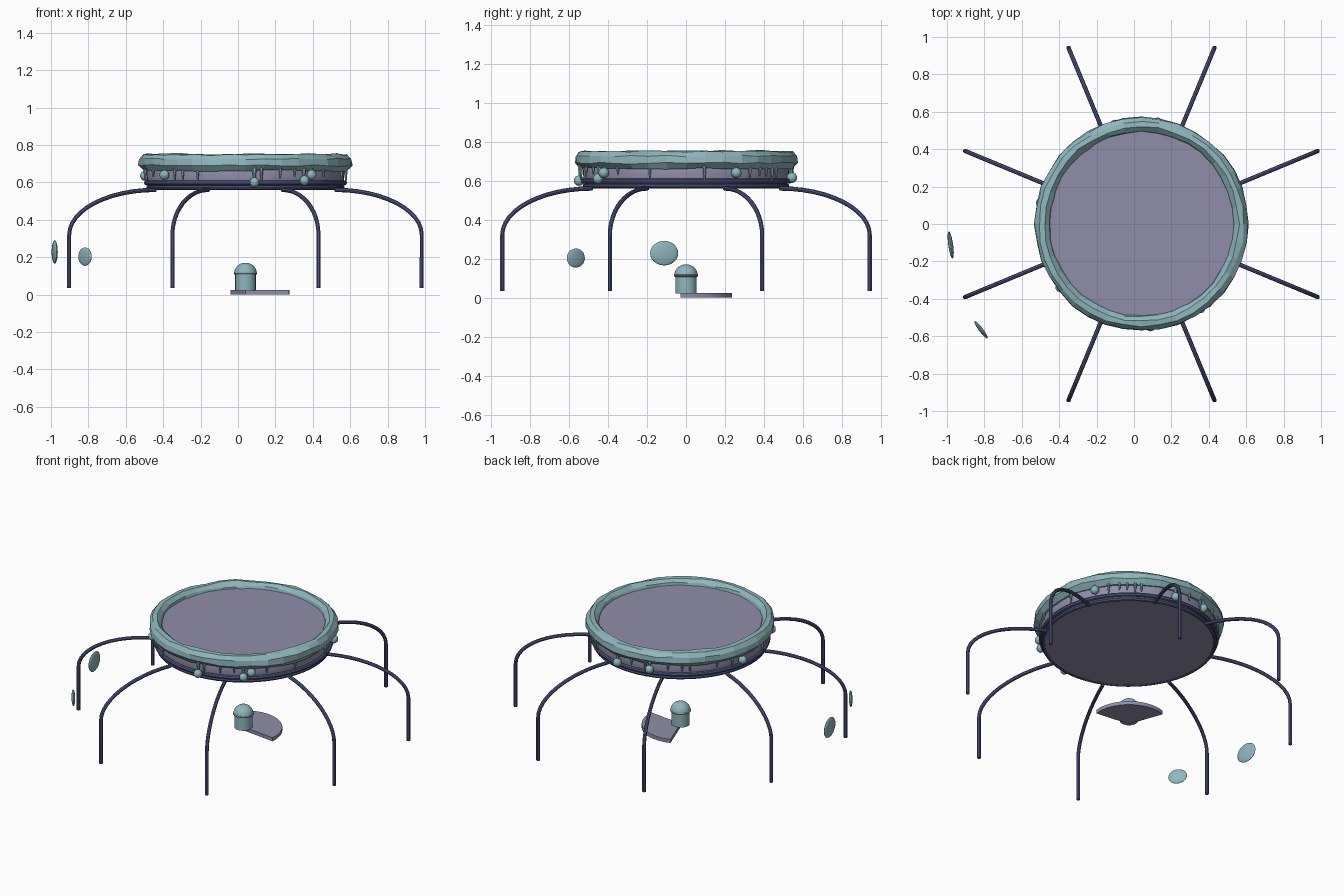
import bpy, bmesh, math, random
from math import sin, cos, pi, radians
from mathutils import Matrix, Vector

random.seed(4)
if "Cube" in bpy.data.objects:
    bpy.data.objects.remove(bpy.data.objects["Cube"], do_unlink=True)

CX = 0.04          # axis of the table and of the pedestal
SMOOTH = radians(35)


def material(name, rgb):
    m = bpy.data.materials.new(name)
    m.use_nodes = True
    m.diffuse_color = (*rgb, 1)
    m.node_tree.nodes["Principled BSDF"].inputs["Base Color"].default_value = (*rgb, 1)
    return m


teal = material("pale teal", (0.27, 0.47, 0.51))
lilac = material("grey lilac", (0.28, 0.27, 0.41))
blue = material("dusk blue", (0.085, 0.10, 0.23))


def finish(name, bm, mat, smooth=True, loc=(CX, 0, 0)):
    bmesh.ops.recalc_face_normals(bm, faces=bm.faces[:])
    me = bpy.data.meshes.new(name)
    bm.to_mesh(me)
    bm.free()
    me.materials.append(mat)
    ob = bpy.data.objects.new(name, me)
    ob.location = loc
    bpy.context.collection.objects.link(ob)
    if smooth:
        bpy.ops.object.select_all(action='DESELECT')
        ob.select_set(True)
        bpy.context.view_layer.objects.active = ob
        bpy.ops.object.shade_smooth_by_angle(angle=SMOOTH)
    return ob


def lathe(name, profile, mat, steps=48, closed=False, jitter=0.0, smooth=True):
    """Turn (radius, height) points around z; open profiles get capped ends."""
    bm = bmesh.new()
    rings = []
    for i in range(steps):
        a = 2 * pi * i / steps
        ring = []
        for r, z in profile:
            r += random.uniform(-jitter, jitter)
            z += random.uniform(-jitter, jitter)
            ring.append(bm.verts.new((r * cos(a), r * sin(a), z)))
        rings.append(ring)
    n = len(profile)
    for i in range(steps):
        p, q = rings[i], rings[(i + 1) % steps]
        for j in range(n if closed else n - 1):
            k = (j + 1) % n
            bm.faces.new((p[j], q[j], q[k], p[k]))
    if not closed:
        for j in (0, n - 1):
            bm.faces.new([r[j] for r in rings])
    return finish(name, bm, mat, smooth)


def band(name, radius, height, thick, mat, steps=48):
    circle = [(radius + thick * cos(t * pi / 4), height + thick * sin(t * pi / 4))
              for t in range(8)]
    return lathe(name, circle, mat, steps, closed=True)


# Table drum, its lower bands and the lumpy rim
lathe("table_drum", [(0.515, 0.565), (0.525, 0.60), (0.53, 0.67), (0.51, 0.715)], lilac, 64)
band("lower_band", 0.518, 0.572, 0.012, blue, 64)
band("upper_band", 0.53, 0.597, 0.013, blue, 64)
lathe("table_rim", [(0.488, 0.70), (0.497, 0.73), (0.520, 0.752), (0.548, 0.748),
                    (0.568, 0.725), (0.572, 0.69), (0.545, 0.662), (0.51, 0.67)],
      teal, 36, closed=True, jitter=0.005, smooth=False)


# Drips hanging from the rim
def spike(bm, angle, tip, radius):
    top = 0.69
    a = radians(angle)
    mat = Matrix.Translation((0.545 * cos(a), 0.545 * sin(a), (top + tip) / 2))
    bmesh.ops.create_cone(bm, cap_ends=True, segments=7, radius1=radius * 0.3,
                          radius2=radius, depth=top - tip, matrix=mat)


bm = bmesh.new()
for angle in (-128, -118, -81, -70, -61, -40, -20, 10, 37, 44, 49, 54, 58,
              92, 102, 117, 126, 131, 149, 160, 190, 205, 226):
    spike(bm, angle, random.uniform(0.595, 0.635), 0.012)
finish("thin_drips", bm, teal)

bm = bmesh.new()
for angle, z in ((-85, 0.60), (-55, 0.61), (-50, 0.64), (28, 0.64), (81, 0.615),
                 (105, 0.625), (168, 0.635), (218, 0.64)):
    a = radians(angle)
    spike(bm, angle, z, 0.015)
    ball = Matrix.Translation((0.55 * cos(a), 0.55 * sin(a), z))
    bmesh.ops.create_uvsphere(bm, u_segments=10, v_segments=7, radius=0.027, matrix=ball)
finish("round_drips", bm, teal)


# Eight arched legs
def leg_path():
    pts = [(1.02, 0.035), (1.02, 0.18)]
    for i in range(13):
        t = i / 12 * pi / 2
        pts.append((0.52 + 0.50 * cos(t), 0.32 + 0.24 * sin(t)))
    return pts


def tube(bm, pts, angle, radius, sides=8):
    turn = Matrix.Rotation(angle, 3, 'Z')
    rings = []
    for i, (r, z) in enumerate(pts):
        r0, z0 = pts[max(i - 1, 0)]
        r1, z1 = pts[min(i + 1, len(pts) - 1)]
        normal = Vector((z1 - z0, 0, r0 - r1)).normalized()
        ring = []
        for s in range(sides):
            t = 2 * pi * s / sides
            p = Vector((r, 0, z)) + radius * (normal * cos(t) + Vector((0, 1, 0)) * sin(t))
            ring.append(bm.verts.new(turn @ p))
        rings.append(ring)
    for a, b in zip(rings, rings[1:]):
        for s in range(sides):
            k = (s + 1) % sides
            bm.faces.new((a[s], a[k], b[k], b[s]))
    bm.faces.new(rings[0])
    bm.faces.new(rings[-1])


for i in range(8):
    bm = bmesh.new()
    tube(bm, leg_path(), radians(22.5 + 45 * i), 0.0115)
    finish(f"leg_{i + 1}", bm, blue)

# Fan-shaped floor plate
bm = bmesh.new()
outline = [(0, 0)]
for i in range(17):
    a = radians(-7 + 117 * i / 16)
    outline.append((0.235 * cos(a), 0.235 * sin(a)))
base = bm.faces.new([bm.verts.new((x, y, 0)) for x, y in outline])
up = bmesh.ops.extrude_face_region(bm, geom=[base])["geom"]
bmesh.ops.translate(bm, vec=(0, 0, 0.024), verts=[v for v in up if isinstance(v, bmesh.types.BMVert)])
finish("floor_plate", bm, lilac)

# Domed post standing on the plate
lathe("post", [(0.055, 0.022), (0.055, 0.115)], teal, 24)
dome = [(0.061 * cos(t * pi / 14), 0.112 + 0.059 * sin(t * pi / 14)) for t in range(7)]
lathe("post_dome", dome, teal, 24)
band("post_band", 0.057, 0.113, 0.006, lilac, 24)

# Two floating pebbles, flattened along their facing direction
for name, loc, size, turn in (
        ("large_pebble", (-0.98, -0.112, 0.228), (0.013, 0.073, 0.063), 8),
        ("small_pebble", (-0.818, -0.565, 0.203), (0.011, 0.058, 0.049), 37)):
    bm = bmesh.new()
    shape = Matrix.Rotation(radians(turn), 4, 'Z') @ Matrix.Diagonal((*size, 1))
    bmesh.ops.create_uvsphere(bm, u_segments=20, v_segments=12, radius=1, matrix=shape)
    finish(name, bm, teal, loc=loc)
